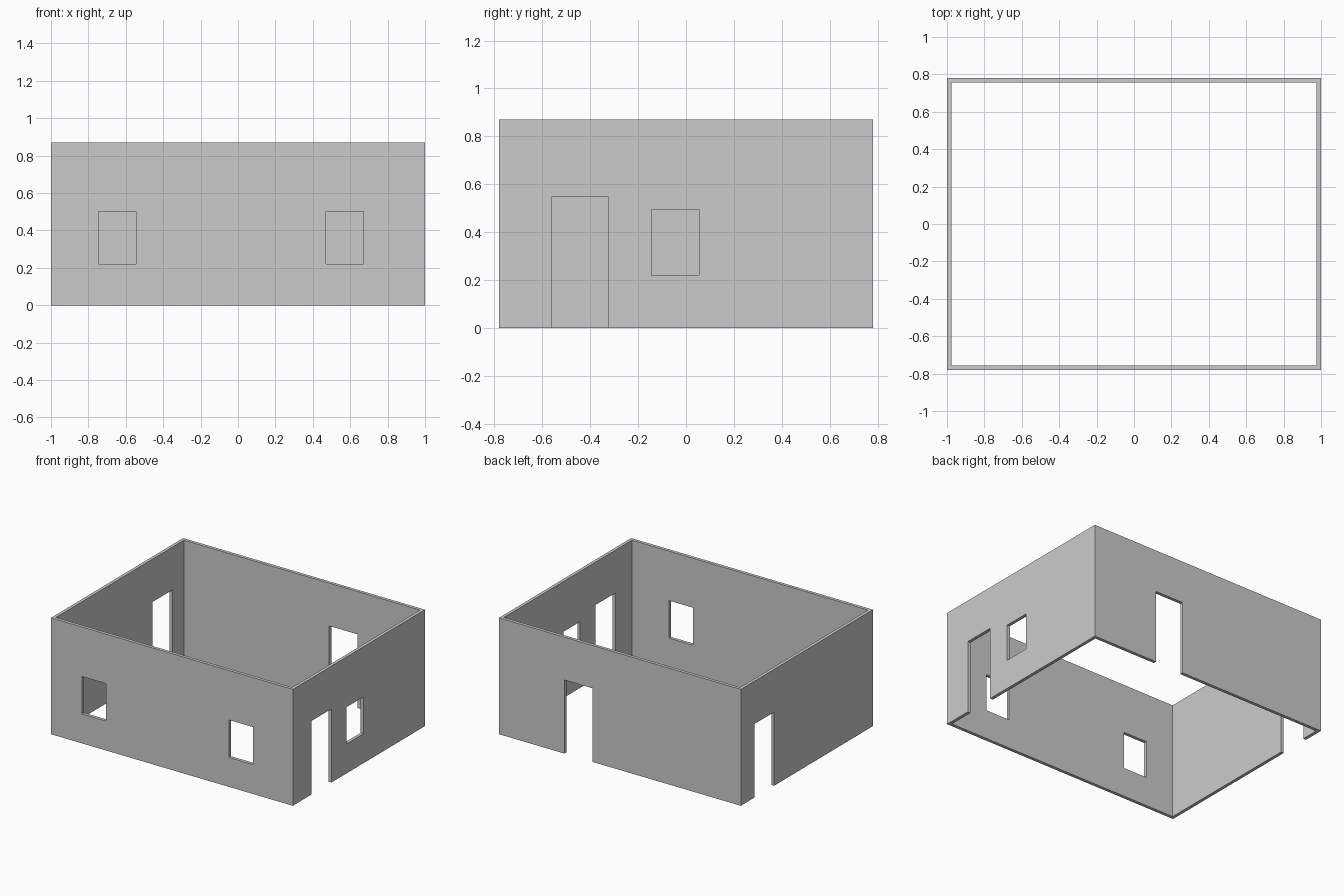
import bpy, bmesh

if "Cube" in bpy.data.objects:
    bpy.data.objects.remove(bpy.data.objects["Cube"])

HX, HY, H, T = 1.0, 0.78, 0.87, 0.024   # half length, half depth, height, wall thickness


def make_object(name, bm):
    bmesh.ops.recalc_face_normals(bm, faces=bm.faces)
    mesh = bpy.data.meshes.new(name)
    bm.to_mesh(mesh)
    bm.free()
    obj = bpy.data.objects.new(name, mesh)
    bpy.context.collection.objects.link(obj)
    return obj


def add_box(bm, x0, x1, y0, y1, z0, z1):
    for v in bmesh.ops.create_cube(bm, size=1)["verts"]:
        v.co = (x1 if v.co.x > 0 else x0,
                y1 if v.co.y > 0 else y0,
                z1 if v.co.z > 0 else z0)


# Four outer walls: rectangular ring raised to full height
bm = bmesh.new()
outer = [(-HX, -HY), (HX, -HY), (HX, HY), (-HX, HY)]
inner = [(x - T if x > 0 else x + T, y - T if y > 0 else y + T) for x, y in outer]
vo = [bm.verts.new((x, y, 0)) for x, y in outer]
vi = [bm.verts.new((x, y, 0)) for x, y in inner]
ring = [bm.faces.new((vo[i], vo[(i + 1) % 4], vi[(i + 1) % 4], vi[i])) for i in range(4)]
up = bmesh.ops.extrude_face_region(bm, geom=ring, use_keep_orig=True)["geom"]
bmesh.ops.translate(bm, vec=(0, 0, H),
                    verts=[g for g in up if isinstance(g, bmesh.types.BMVert)])
walls = make_object("house_walls", bm)

# Openings: wall side, start and end along the wall, bottom, top
openings = [
    ("front", -0.745, -0.545, 0.22, 0.5),    # left window
    ("front", 0.47, 0.67, 0.22, 0.5),        # right window
    ("right", -0.56, -0.325, -0.1, 0.55),    # side door
    ("right", -0.145, 0.055, 0.22, 0.495),   # side window
    ("back", 0.225, 0.46, -0.1, 0.55),       # back door
    ("left", 0.387, 0.622, -0.1, 0.55),      # left door
]
bm = bmesh.new()
D = 0.06
for side, a, b, z0, z1 in openings:
    if side in ("front", "back"):
        c = HY if side == "back" else -HY
        add_box(bm, a, b, c - D, c + D, z0, z1)
    else:
        c = HX if side == "right" else -HX
        add_box(bm, c - D, c + D, a, b, z0, z1)
cutter = make_object("opening_cutter", bm)
cutter.hide_render = True

# Cut the doors and windows, then drop the cutter
mod = walls.modifiers.new("openings", "BOOLEAN")
mod.operation = "DIFFERENCE"
mod.solver = "EXACT"
mod.object = cutter
bpy.context.view_layer.objects.active = walls
walls.select_set(True)
bpy.ops.object.modifier_apply(modifier=mod.name)
bpy.data.objects.remove(cutter)
